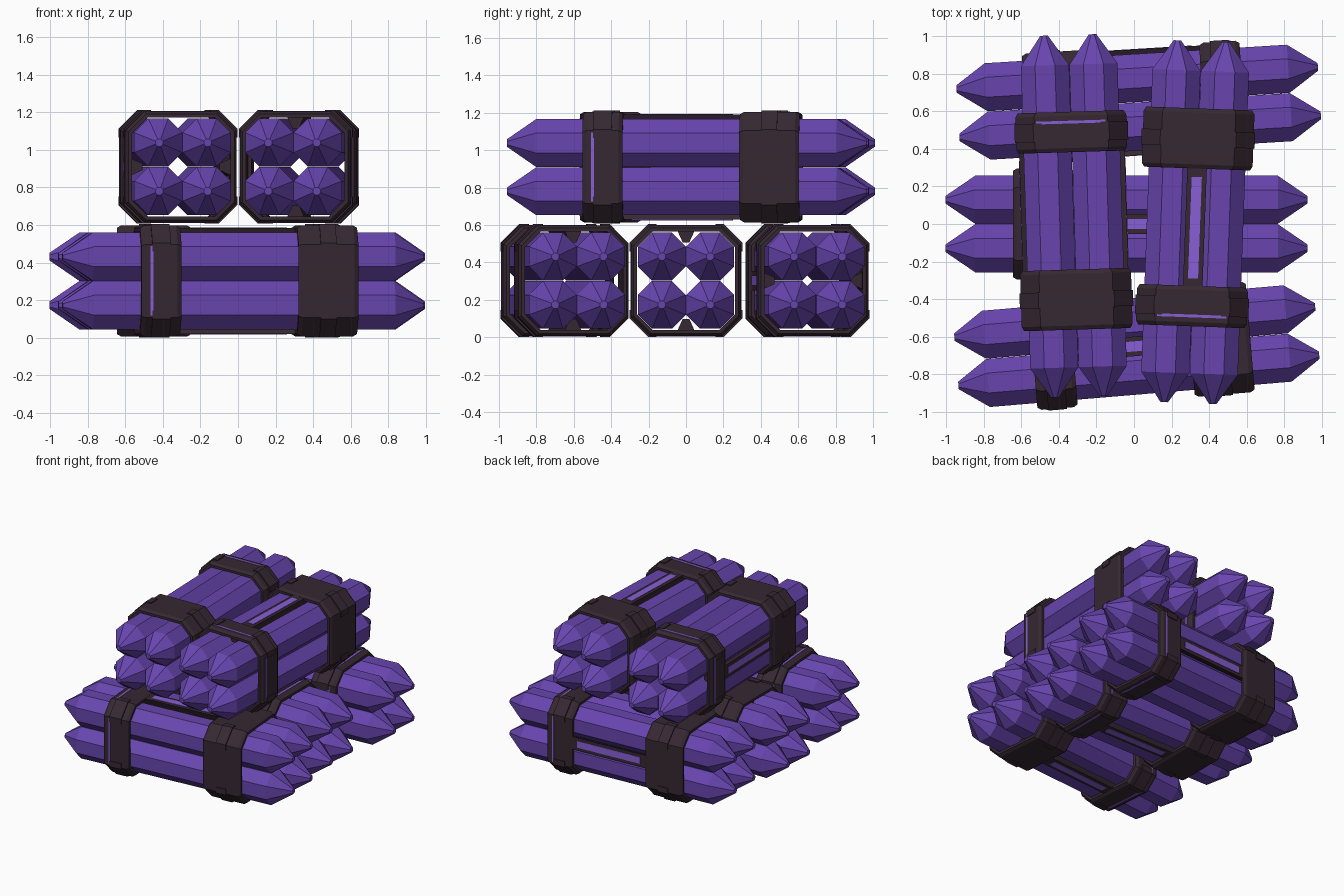
import bpy, bmesh
from math import radians, cos, sin, pi
from mathutils import Matrix

cube = bpy.data.objects.get("Cube")
if cube:
    bpy.data.objects.remove(cube, do_unlink=True)


def material(name, rgb):
    m = bpy.data.materials.new(name)
    m.use_nodes = True
    m.diffuse_color = (*rgb, 1)
    bsdf = next(n for n in m.node_tree.nodes if n.type == 'BSDF_PRINCIPLED')
    bsdf.inputs["Base Color"].default_value = (*rgb, 1)
    return m


PURPLE = material("deep purple", (0.138, 0.060, 0.429))
DARK = material("dark brown black", (0.037, 0.021, 0.032))
LIGHT = material("bright violet", (0.242, 0.114, 0.679))


def loft(bm, rings, ring_closed=False):
    """Skin a list of equal-length rings; cap the ends unless they join up."""
    rows = [[bm.verts.new(p) for p in r] for r in rings]
    n = len(rows[0])
    pairs = list(zip(rows, rows[1:]))
    if ring_closed:
        pairs.append((rows[-1], rows[0]))
    for a, b in pairs:
        for i in range(n):
            j = (i + 1) % n
            bm.faces.new((a[i], a[j], b[j], b[i]))
    if not ring_closed:
        bm.faces.new(rows[0])
        bm.faces.new(rows[-1])


def prism(bm, profile, x0, x1):
    loft(bm, [[(x, y, z) for y, z in profile] for x in (x0, x1)])


def turned(profile, quarter):
    c, s = round(cos(quarter * pi / 2)), round(sin(quarter * pi / 2))
    return [(c * y - s * z, s * y + c * z) for y, z in profile]


def chamfered_square(h, c):
    return [p for q in range(4) for p in turned([(h, -h + c), (h, h - c)], q)]


def finish(bm, name, mat):
    bmesh.ops.recalc_face_normals(bm, faces=bm.faces)
    me = bpy.data.meshes.new(name)
    bm.to_mesh(me)
    bm.free()
    me.materials.append(mat)
    return me


# Four octagonal rods with blunt pointed ends
def make_rods():
    bm = bmesh.new()
    apothem, gap = 0.128, 0.129
    for sy in (-1, 1):
        for sz in (-1, 1):
            rings = []
            for x, a in ((-0.963, 0.02), (-0.805, apothem), (0.805, apothem), (0.963, 0.02)):
                r = a / cos(pi / 8)
                rings.append([(x, sy * gap + r * cos((k + 0.5) * pi / 4),
                               sz * gap + r * sin((k + 0.5) * pi / 4)) for k in range(8)])
            loft(bm, rings)
    return finish(bm, "rods", PURPLE)


# Chamfered strap with bevelled rims and a clip over each corner
def make_band(name, centre, width, clip_width):
    bm = bmesh.new()
    w = width / 2
    rim = 0.022
    sections = [(-w, 0.282, 0.095), (rim - w, 0.295, 0.1), (w - rim, 0.295, 0.1),
                (w, 0.282, 0.095), (w, 0.263, 0.085), (-w, 0.263, 0.085)]
    loft(bm, [[(centre + x, y, z) for y, z in chamfered_square(h, c)]
              for x, h, c in sections], ring_closed=True)
    out, inn, c, lap = 0.302, 0.285, 0.1, 0.045
    clip = [(out, out - c - lap), (out, out - c), (out - c, out), (out - c - lap, out),
            (out - c - lap, inn), (inn - c, inn), (inn, inn - c), (inn, out - c - lap)]
    for q in range(4):
        prism(bm, turned(clip, q), centre - clip_width / 2, centre + clip_width / 2)
    return finish(bm, name, DARK)


# Thin bright lines round the narrow strap
def make_band_lines():
    bm = bmesh.new()
    plate = [(-0.185, 0.292), (0.185, 0.292), (0.185, 0.298), (-0.185, 0.298)]
    for q in range(4):
        prism(bm, turned(plate, q), -0.507, -0.492)
    return finish(bm, "strap_lines", LIGHT)


# Rails lying in the grooves on two opposite sides, with bright inlays
def make_rails(name, profile, x0, x1, mat):
    bm = bmesh.new()
    for q in (0, 2):
        prism(bm, turned(profile, q), x0, x1)
    return finish(bm, name, mat)


rail = [(-0.052, 0.281), (-0.018, 0.205), (0.018, 0.205), (0.052, 0.281)]
inlay = [(-0.027, 0.279), (0.027, 0.279), (0.027, 0.284), (-0.027, 0.284)]

parts = {
    "rods": make_rods(),
    "wide_strap": make_band("wide_strap", 0.445, 0.32, 0.085),
    "narrow_strap": make_band("narrow_strap", -0.447, 0.215, 0.1),
    "strap_lines": make_band_lines(),
    "rails": make_rails("rails", rail, -0.5, 0.55, DARK),
    "rail_inlays": make_rails("rail_inlays", inlay, -0.3, 0.24, LIGHT),
}

# name, position, yaw (towards the wide strap), roll
LOW, HIGH = 0.302, 0.909
bundles = [
    ("front", (0.015, -0.65, LOW), 4.8, 0),
    ("middle", (-0.04, 0, LOW), 180, 0),
    ("back", (0.025, 0.648, LOW), 183.5, 90),
    ("top_right", (-0.32, 0.043, HIGH), -88.25, 90),
    ("top_left", (0.325, 0.01, HIGH), 87.9, 0),
]
for bundle, pos, yaw, roll in bundles:
    place = (Matrix.Translation(pos) @ Matrix.Rotation(radians(yaw), 4, 'Z')
             @ Matrix.Rotation(radians(roll), 4, 'X'))
    for part, mesh in parts.items():
        ob = bpy.data.objects.new(f"{bundle}_{part}", mesh)
        bpy.context.collection.objects.link(ob)
        ob.matrix_world = place
